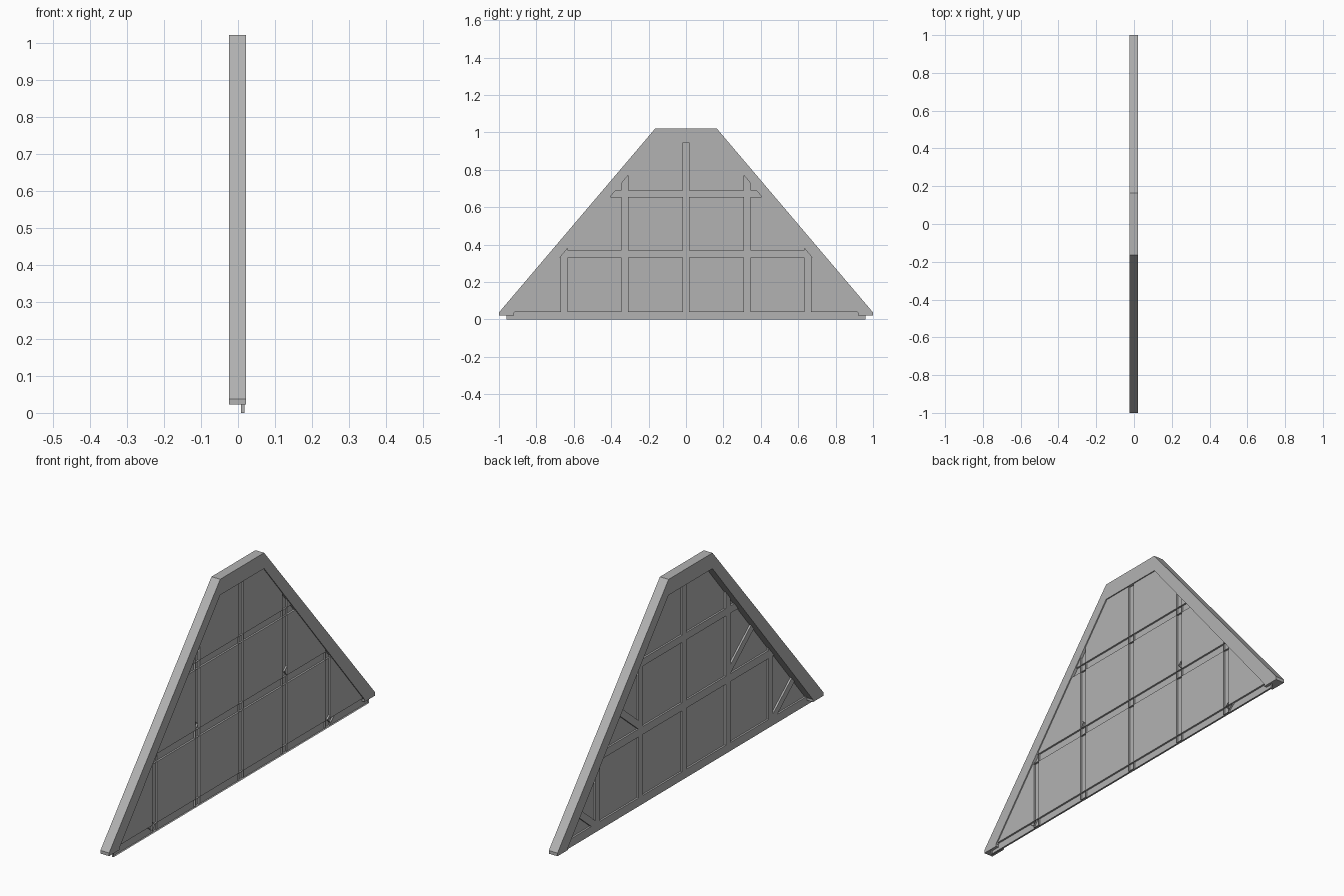
import bpy, bmesh, math

if "Cube" in bpy.data.objects:
    bpy.data.objects.remove(bpy.data.objects["Cube"])

BX0, BX1 = 0.0085, 0.017         # back of the glazing bars, pane surface

grey = bpy.data.materials.new("dark_grey")
grey.diffuse_color = (0.45, 0.45, 0.45, 1)
grey.use_nodes = True
grey.node_tree.nodes["Principled BSDF"].inputs["Base Color"].default_value = grey.diffuse_color


def add_object(name, bm):
    me = bpy.data.meshes.new(name)
    bm.to_mesh(me)
    bm.free()
    me.materials.append(grey)
    ob = bpy.data.objects.new(name, me)
    bpy.context.collection.objects.link(ob)
    return ob


def prism(name, profile, x0, x1, open_front=False):
    """Extrude a (y, z) outline along x; optionally leave the +x side open."""
    bm = bmesh.new()
    face = bm.faces.new([bm.verts.new((x0, y, z)) for y, z in profile])
    ext = bmesh.ops.extrude_face_region(bm, geom=[face], use_keep_orig=True)
    for v in ext["geom"]:
        if isinstance(v, bmesh.types.BMVert):
            v.co.x = x1
    bmesh.ops.recalc_face_normals(bm, faces=bm.faces)
    if open_front:
        cap = [f for f in bm.faces if all(abs(v.co.x - x1) < 1e-6 for v in f.verts)]
        bmesh.ops.delete(bm, geom=cap, context="FACES_ONLY")
    return add_object(name, bm)


def channel(name, profile):
    """Glazing bar: a shallow trough opening towards +x."""
    return prism(name, profile, BX0, BX1, True)


def inner_y(z):
    """Half width of the opening at height z."""
    return 0.915 - (z - 0.04) * (0.75 / 0.905)


# Outer frame: two sloping sides and a flat head, open at the bottom
outer = [(-1, 0.022), (-1, 0.037), (-0.165, 1.02)]
inner = [(-0.165, 0.945), (-0.92, 0.034), (-0.92, 0.022)]
half_out = outer + [(-y, z) for y, z in reversed(outer)]
half_in = [(-y, z) for y, z in reversed(inner)] + inner
prism("outer_frame", half_out + half_in, -0.024, 0.022)

# Bar positions as (low edge, high edge)
rows = [(0.33, 0.368), (0.655, 0.69)]
cols = [(c - 0.017, c + 0.017) for c in (-0.65, -0.328, 0, 0.328, 0.65)]

# Panes: one sheet sliced along the bar edges, strips over the bars removed
bm = bmesh.new()
half = [(-0.935, 0.04), (-0.18, 0.96)]
bm.faces.new([bm.verts.new((BX1, y, z))
              for y, z in half + [(-y, z) for y, z in reversed(half)]])
for spans, axis in ((rows, (0, 0, 1)), (cols, (0, 1, 0))):
    for edge in [e for s in spans for e in s]:
        bmesh.ops.bisect_plane(bm, geom=bm.verts[:] + bm.edges[:] + bm.faces[:],
                               plane_co=[a * edge for a in axis], plane_no=axis)
over = []
for f in bm.faces:
    c = f.calc_center_median()
    if any(a < c.z < b for a, b in rows) or any(a < c.y < b for a, b in cols):
        over.append(f)
bmesh.ops.delete(bm, geom=over, context="FACES")
for f in bm.faces:
    f.normal_update()
    if f.normal.x < 0:
        f.normal_flip()
add_object("panes", bm)

# Horizontal bars, ends tucked into the frame
channel("bottom_bar", [(-0.96, 0), (0.96, 0), (0.96, 0.022), (0.94, 0.04),
                       (-0.94, 0.04), (-0.96, 0.022)])
for z0, z1 in rows:
    w0, w1 = inner_y(z0) + 0.015, inner_y(z1) + 0.015
    channel("horizontal_bar", [(-w0, z0), (w0, z0), (w1, z1), (-w1, z1)])

# Vertical bars
for (a, b), top in zip(cols, (0.365, 0.76, 0.96, 0.76, 0.365)):
    lean = 0.02 * ((a + b > 0.1) - (a + b < -0.1))
    channel("vertical_bar", [(a, 0.005), (b, 0.005), (b, top - lean), (a, top + lean)])

# Diagonal braces behind the panes, square to the sloping sides
ang = math.atan2(0.75, 0.905)
dy, dz = math.cos(ang), math.sin(ang)
for s in (-1, 1):
    for y, z, length in ((0.335, 0.38, 0.25), (0.66, 0.028, 0.215)):
        h = 0.016
        pts = [(y - dz * h, z + dy * h), (y + dz * h, z - dy * h)]
        pts += [(py + dy * length, pz + dz * length) for py, pz in reversed(pts)]
        channel("diagonal_brace", [(s * py, pz) for py, pz in pts])
